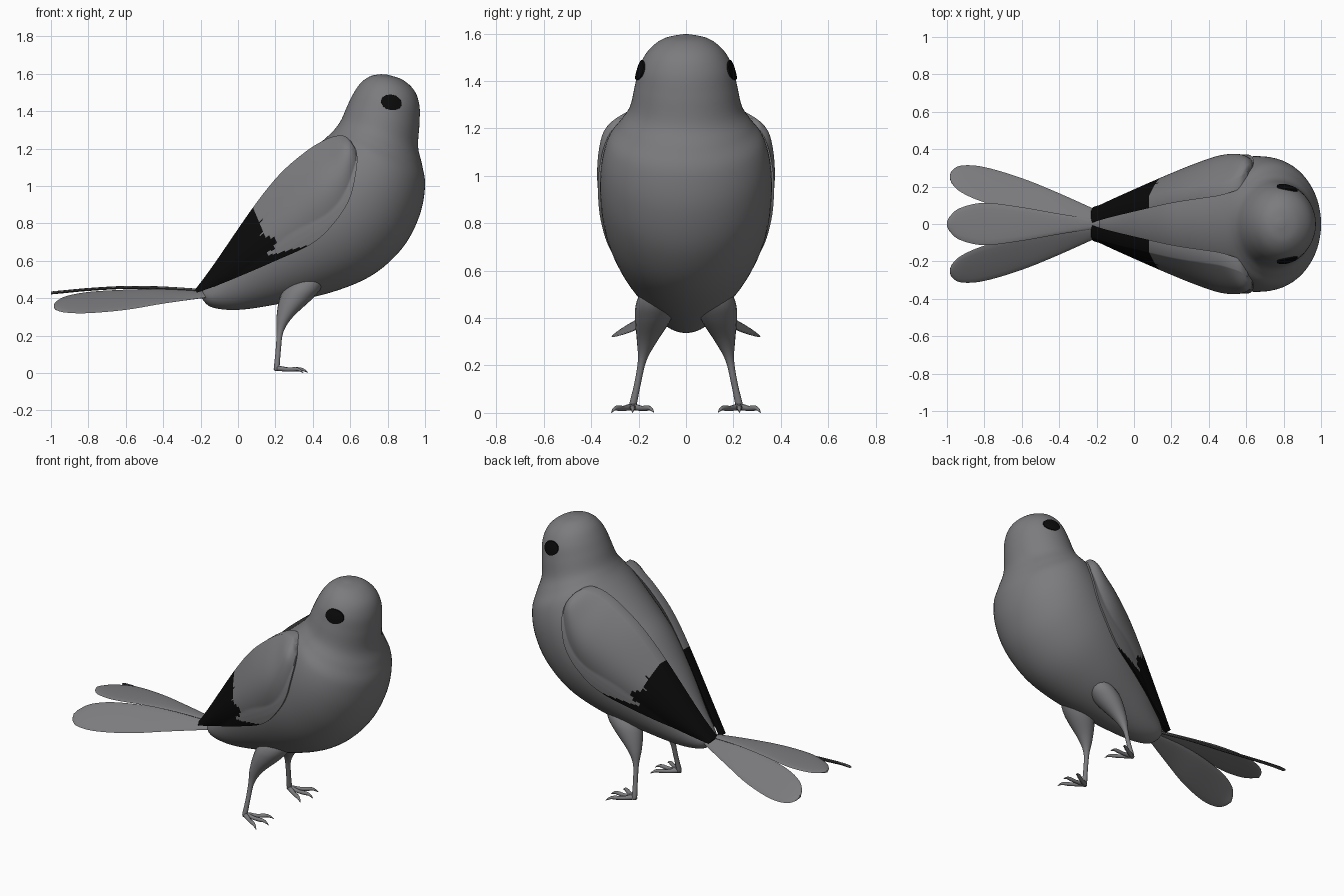
import bpy, math
from mathutils import Vector
from mathutils.bvhtree import BVHTree
import bmesh

if "Cube" in bpy.data.objects:
    bpy.data.objects.remove(bpy.data.objects["Cube"])


def material(name, rgb):
    m = bpy.data.materials.new(name)
    m.diffuse_color = (*rgb, 1)
    m.use_nodes = True
    m.node_tree.nodes["Principled BSDF"].inputs["Base Color"].default_value = m.diffuse_color
    return m


GREY = material("feather grey", (0.2, 0.2, 0.21))
BLACK = material("black", (0.003, 0.003, 0.003))


def smooth_path(pts, n):
    """Catmull-Rom through tuples of any length."""
    out = []
    for i in range(len(pts) - 1):
        p0, p1, p2, p3 = (pts[max(0, min(len(pts) - 1, i + k))] for k in (-1, 0, 1, 2))
        for j in range(n):
            t = j / n
            out.append(tuple(0.5 * (2 * b + (c - a) * t + (2 * a - 5 * b + 4 * c - d) * t * t
                                    + (3 * b - a - 3 * c + d) * t ** 3)
                             for a, b, c, d in zip(p0, p1, p2, p3)))
    return out + [pts[-1]]


def loft(name, rings, mats=(GREY,), angle=50):
    """Skin closed rings of points and cap both ends."""
    bm = bmesh.new()
    vs = [[bm.verts.new(p) for p in r] for r in rings]
    n = len(vs[0])
    for a, b in zip(vs, vs[1:]):
        for i in range(n):
            bm.faces.new((a[i], a[(i + 1) % n], b[(i + 1) % n], b[i]))
    bm.faces.new(vs[0])
    bm.faces.new(vs[-1])
    bmesh.ops.recalc_face_normals(bm, faces=bm.faces)
    me = bpy.data.meshes.new(name)
    bm.to_mesh(me)
    bm.free()
    for m in mats:
        me.materials.append(m)
    me.shade_smooth()
    me.set_sharp_from_angle(angle=math.radians(angle))
    ob = bpy.data.objects.new(name, me)
    bpy.context.collection.objects.link(ob)
    return ob


def ellipse(c, u, v, n):
    c, u, v = Vector(c), Vector(u), Vector(v)
    return [c + u * math.cos(2 * math.pi * i / n) + v * math.sin(2 * math.pi * i / n)
            for i in range(n)]


# Body and head: back x, z, front x, z, half width
stations = [(-0.2, 0.425, -0.195, 0.40, 0.02), (-0.175, 0.465, -0.14, 0.352, 0.075),
            (-0.08, 0.60, 0.0, 0.338, 0.135), (0.05, 0.81, 0.22, 0.37, 0.22),
            (0.17, 0.98, 0.5, 0.432, 0.30), (0.28, 1.09, 0.72, 0.525, 0.345),
            (0.38, 1.18, 0.88, 0.67, 0.362), (0.45, 1.24, 0.97, 0.84, 0.357),
            (0.5, 1.285, 1.0, 1.0, 0.33), (0.53, 1.32, 0.985, 1.11, 0.28),
            (0.555, 1.36, 0.963, 1.21, 0.238), (0.585, 1.43, 0.97, 1.33, 0.216),
            (0.62, 1.5, 0.97, 1.43, 0.195), (0.66, 1.555, 0.943, 1.51, 0.155),
            (0.71, 1.588, 0.88, 1.568, 0.095), (0.765, 1.598, 0.80, 1.595, 0.02)]
rings = [ellipse(((a + c) / 2, 0, (b + d) / 2), ((c - a) / 2, 0, (d - b) / 2), (0, w, 0), 64)
         for a, b, c, d, w in smooth_path(stations, 6)]
body = loft("body", rings)
tree = BVHTree.FromPolygons([v.co for v in body.data.vertices],
                            [p.vertices[:] for p in body.data.polygons])


def body_y(x, z):
    hit = tree.ray_cast(Vector((x, 2, z)), Vector((0, -1, 0)))[0]
    return hit.y if hit else 0


# Wing: upper edge x, y, z, lower edge x, y, z, outward bulge
wing = [(-0.23, 0.07, 0.445, -0.22, 0.09, 0.43, 0), (-0.13, 0.10, 0.58, -0.07, 0.14, 0.485, 0.02),
        (0.08, 0.15, 0.885, 0.2, 0.24, 0.60, 0.05), (0.22, 0.18, 1.06, 0.4, 0.30, 0.695, 0.075),
        (0.35, 0.20, 1.175, 0.52, 0.34, 0.81, 0.085), (0.45, 0.215, 1.24, 0.6, 0.35, 0.94, 0.08),
        (0.52, 0.235, 1.267, 0.635, 0.34, 1.1, 0.06), (0.57, 0.255, 1.267, 0.635, 0.315, 1.18, 0.03),
        (0.605, 0.28, 1.24, 0.615, 0.29, 1.22, 0)]
V = 44


def wing_ring(s):
    outer, inner = [], []
    for i in range(V + 1):
        v = i / V
        x, y, z = (Vector(s[:3]).lerp(Vector(s[3:6]), v))
        y = max(y + s[6] * math.sin(math.pi * v), body_y(x, z) + 0.012)
        outer.append((x, y, z))
        inner.append((x, y - 0.035 - 0.03 * (1 - v), z))
    return outer + inner[::-1]


def is_dark(x, z):
    """Ragged dark wing tip plus a strip along the lower edge."""
    edge = [(0.0, 0.15), (0.64, 0.15), (0.67, 0.205), (0.72, 0.19), (0.74, 0.125),
            (0.81, 0.125), (0.89, 0.075), (2, 0.0)]
    for (z0, x0), (z1, x1) in zip(edge, edge[1:]):
        if z0 <= z < z1 and x < x0 + (x1 - x0) * (z - z0) / (z1 - z0):
            return True
    return x < 0.4 and z < 0.625 + (x - 0.15) * 0.26


wing_rings = [wing_ring(s) for s in smooth_path(wing, 11)]

# Centre tail feather and side feathers: x, y, z, half width
centre = [(-0.17, 0, 0.44, 0.02), (-0.4, 0, 0.455, 0.055), (-0.6, 0, 0.458, 0.09),
          (-0.8, 0, 0.447, 0.113), (-0.93, 0, 0.435, 0.085), (-0.985, 0, 0.43, 0.04),
          (-1.0, 0, 0.428, 0.008)]
side = [(-0.17, 0.035, 0.42, 0.03), (-0.4, 0.10, 0.41, 0.075), (-0.6, 0.155, 0.392, 0.105),
        (-0.8, 0.21, 0.377, 0.11), (-0.92, 0.24, 0.367, 0.085), (-0.97, 0.25, 0.36, 0.045),
        (-0.985, 0.252, 0.358, 0.008)]


def feather(name, path, s, tilt):
    across = Vector((0, s * math.cos(tilt), -math.sin(tilt)))
    up = Vector((0, s * math.sin(tilt), math.cos(tilt)))
    loft(name, [ellipse((x, s * y, z), across * w, up * 0.008, 16)
                for x, y, z, w in smooth_path(path, 6)])


feather("centre_tail_feather", centre, 1, 0)

# Leg: x, y, z, radius x, radius y
leg = [(0.395, 0.12, 0.525, 0.03, 0.03), (0.38, 0.122, 0.5, 0.078, 0.072),
       (0.345, 0.13, 0.45, 0.097, 0.083), (0.305, 0.14, 0.39, 0.085, 0.075),
       (0.25, 0.165, 0.3, 0.044, 0.042), (0.225, 0.185, 0.22, 0.018, 0.018),
       (0.215, 0.205, 0.12, 0.014, 0.014), (0.207, 0.225, 0.03, 0.015, 0.016),
       (0.207, 0.226, 0.012, 0.01, 0.01)]
# Toe with hooked claw: distance, z, radius
toe = [(-0.012, 0.022, 0.008), (0.02, 0.024, 0.014), (0.07, 0.019, 0.011), (0.11, 0.02, 0.012),
       (0.135, 0.02, 0.009), (0.155, 0.012, 0.006), (0.17, 0.001, 0.001)]

for s, label in ((1, "left"), (-1, "right")):
    w = loft(label + "_wing", [[(x, s * y, z) for x, y, z in r] for r in wing_rings],
             (GREY, BLACK))
    for p in w.data.polygons:
        p.material_index = int(is_dark(p.center.x, p.center.z))

    feather(label + "_tail_feather", side, s, math.radians(31))

    loft(label + "_leg", [ellipse((x, s * y, z), (rx, 0, 0), (0, ry, 0), 20)
                          for x, y, z, rx, ry in smooth_path(leg, 5)])

    for k, turn in enumerate((-32, 0, 32)):
        a = math.radians(turn)
        d, n = Vector((math.cos(a), math.sin(a), 0)), Vector((-math.sin(a), math.cos(a), 0))
        loft(f"{label}_toe_{k + 1}",
             [ellipse(Vector((0.205, s * 0.225, z)) + d * t, n * r, (0, 0, r), 10)
              for t, z, r in smooth_path(toe, 3)])

    # Eye: thin plate laid on the head
    eye = []
    for f in (1.0, 0.99, 0.75, 0.5, 0.25, 0.02):
        ring = ellipse((0.82, 0, 1.447), Vector((0.055, 0, -0.012)) * f,
                       Vector((0.008, 0, 0.04)) * f, 32)
        lift = -0.002 if f == 1 else 0.007
        eye.append([(p.x, s * (body_y(p.x, p.z) + lift), p.z) for p in ring])
    loft(label + "_eye", eye, (BLACK,))
